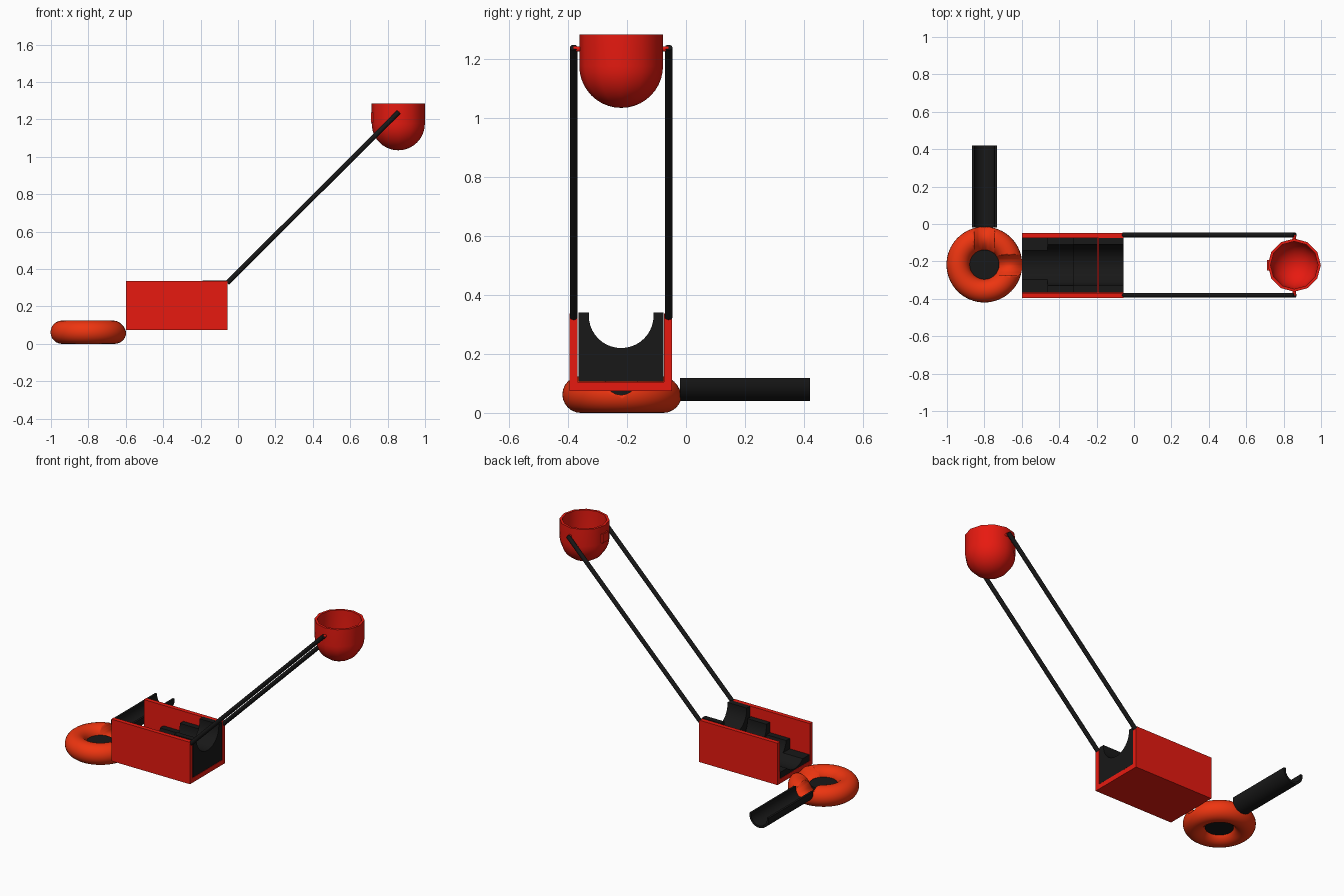
import bpy, bmesh, math
from mathutils import Vector

if "Cube" in bpy.data.objects:
    bpy.data.objects.remove(bpy.data.objects["Cube"])


def material(name, rgb):
    m = bpy.data.materials.new(name)
    m.diffuse_color = (*rgb, 1)
    m.use_nodes = True
    m.node_tree.nodes["Principled BSDF"].inputs["Base Color"].default_value = m.diffuse_color
    return m


RED = material("red", (0.8, 0.01, 0.005))
ORANGE = material("orange_red", (0.85, 0.035, 0.005))
BLACK = material("black", (0.009, 0.009, 0.009))
CY = -0.22          # centre line of the track
RX = -0.80          # centre of the ring


def finish(ob, name, mat, smooth=False):
    ob.name = name
    ob.data.materials.clear()
    ob.data.materials.append(mat)
    if smooth:
        bpy.ops.object.select_all(action='DESELECT')
        ob.select_set(True)
        bpy.context.view_layer.objects.active = ob
        bpy.ops.object.shade_smooth_by_angle(angle=math.radians(40))
    return ob


def rod(name, a, b, r, mat, sides=16):
    a, b = Vector(a), Vector(b)
    bpy.ops.mesh.primitive_cylinder_add(vertices=sides, radius=r, depth=(b - a).length,
                                        location=(a + b) / 2)
    ob = bpy.context.object
    ob.rotation_euler = (b - a).to_track_quat('Z', 'Y').to_euler()
    return finish(ob, name, mat, True)


def extrude(name, profile, direction, mat, smooth=False):
    """Closed outline of 3D points pushed along a direction."""
    bm = bmesh.new()
    face = bm.faces.new([bm.verts.new(p) for p in profile])
    ext = bmesh.ops.extrude_face_region(bm, geom=[face])
    bmesh.ops.translate(bm, vec=Vector(direction),
                        verts=[v for v in ext['geom'] if isinstance(v, bmesh.types.BMVert)])
    bmesh.ops.recalc_face_normals(bm, faces=bm.faces)
    me = bpy.data.meshes.new(name)
    bm.to_mesh(me)
    bm.free()
    ob = bpy.data.objects.new(name, me)
    bpy.context.collection.objects.link(ob)
    return finish(ob, name, mat, smooth)


def arc(cx, cz, r, a0, a1, n):
    return [(cx + r * math.cos(math.radians(a0 + (a1 - a0) * i / n)),
             cz + r * math.sin(math.radians(a0 + (a1 - a0) * i / n))) for i in range(n + 1)]


# Ring with two channels cut towards the box and the outlet
bpy.ops.mesh.primitive_torus_add(major_segments=64, minor_segments=24, major_radius=0.14,
                                 minor_radius=0.0625, location=(RX, CY + 0.003, 0.0625))
ring = finish(bpy.context.object, "ring", ORANGE)
for label, end in (("x", (RX + 0.3, CY, 0.115)), ("y", (RX, CY + 0.3, 0.115))):
    cutter = rod("channel_cutter_" + label, (RX, CY, 0.115), end, 0.054, ORANGE, 32)
    cutter.hide_render = True
    cutter.hide_set(True)
    mod = ring.modifiers.new("channel_" + label, 'BOOLEAN')
    mod.operation = 'DIFFERENCE'
    mod.solver = 'EXACT'
    mod.object = cutter
finish(ring, "ring", ORANGE, True)

# Plate in the hole of the ring
rod("ring_plate", (RX, CY + 0.003, 0.035), (RX, CY + 0.003, 0.078), 0.079, BLACK, 32)

# Half-pipe outlet
outer = arc(RX, 0.107, 0.067, 180, 360, 20)
inner = arc(RX, 0.107, 0.054, 360, 180, 20)
outline = [(RX - 0.067, 0.118)] + outer + [(RX + 0.067, 0.118), (RX + 0.054, 0.118)] \
    + inner + [(RX - 0.054, 0.118)]
extrude("outlet_trough", [(x, -0.02, z) for x, z in outline], (0, 0.44, 0), BLACK, True)

# Open-ended box: floor and two walls as one U section
y0, y1, t = -0.396, -0.048, 0.027
section = [(y0, 0.075), (y1, 0.075), (y1, 0.337), (y1 - t, 0.337),
           (y1 - t, 0.105), (y0 + t, 0.105), (y0 + t, 0.337), (y0, 0.337)]
extrude("box", [(-0.60, y, z) for y, z in section], (0.545, 0, 0), RED)

# Steps with a round groove in each, rising towards the arms
for i in range(4):
    top = 0.145 + 0.065 * i
    x0 = -0.60 + 0.137 * i
    x1 = x0 + (0.131 if i == 2 else 0.137)
    if i == 3:
        x1 = -0.056
    r = 0.11
    depth = min(0.12, top - 0.113)
    cz = top - depth + r
    half = math.degrees(math.acos(max(-1, min(1, (r - depth) / r)))) if depth < r else 90
    groove = arc(CY, cz, r, 270 - half, 270 + half, 20)
    if depth > r:
        groove = [(CY - r, top)] + groove + [(CY + r, top)]
    prof = [(-0.365, 0.106), (-0.365, top)] + groove + [(-0.076, top), (-0.076, 0.106)]
    extrude("step_%d" % (i + 1), [(x0, y, z) for y, z in prof], (x1 - x0, 0, 0), BLACK, True)

# Arms and the pins that carry the cup
CX = 0.857
for side, label in ((-1, "front"), (1, "back")):
    y = CY + side * 0.161
    rod("arm_" + label, (-0.058, y, 0.325), (0.86, y, 1.24), 0.013, BLACK)
    rod("cup_pin_" + label, (CX, CY + side * 0.13, 1.235), (CX, y, 1.235), 0.009, RED)

# Hollow cup with round bottom, turned in twelve steps
R, r, zc, rim = 0.142, 0.127, 1.177, 1.284
profile = arc(0, zc, R, -90, 0, 10) + [(R, rim), (r, rim)] + arc(0, zc, r, 0, -90, 10)
bm = bmesh.new()
vs = [bm.verts.new((max(x, 0), 0, z)) for x, z in profile]
edges = [bm.edges.new(p) for p in zip(vs, vs[1:])]
bmesh.ops.spin(bm, geom=vs + edges, cent=(0, 0, 0), axis=(0, 0, 1),
               angle=2 * math.pi, steps=12, use_duplicate=False)
bmesh.ops.remove_doubles(bm, verts=bm.verts, dist=0.0005)
bmesh.ops.recalc_face_normals(bm, faces=bm.faces)
me = bpy.data.meshes.new("cup")
bm.to_mesh(me)
bm.free()
cup = bpy.data.objects.new("cup", me)
bpy.context.collection.objects.link(cup)
cup.location = (CX, CY, 0)
finish(cup, "cup", RED, True)

# Small tab on the back of the cup
bpy.ops.mesh.primitive_cube_add(size=1, location=(0.717, CY, 1.21))
bpy.context.object.scale = (0.012, 0.055, 0.055)
finish(bpy.context.object, "cup_tab", RED)
